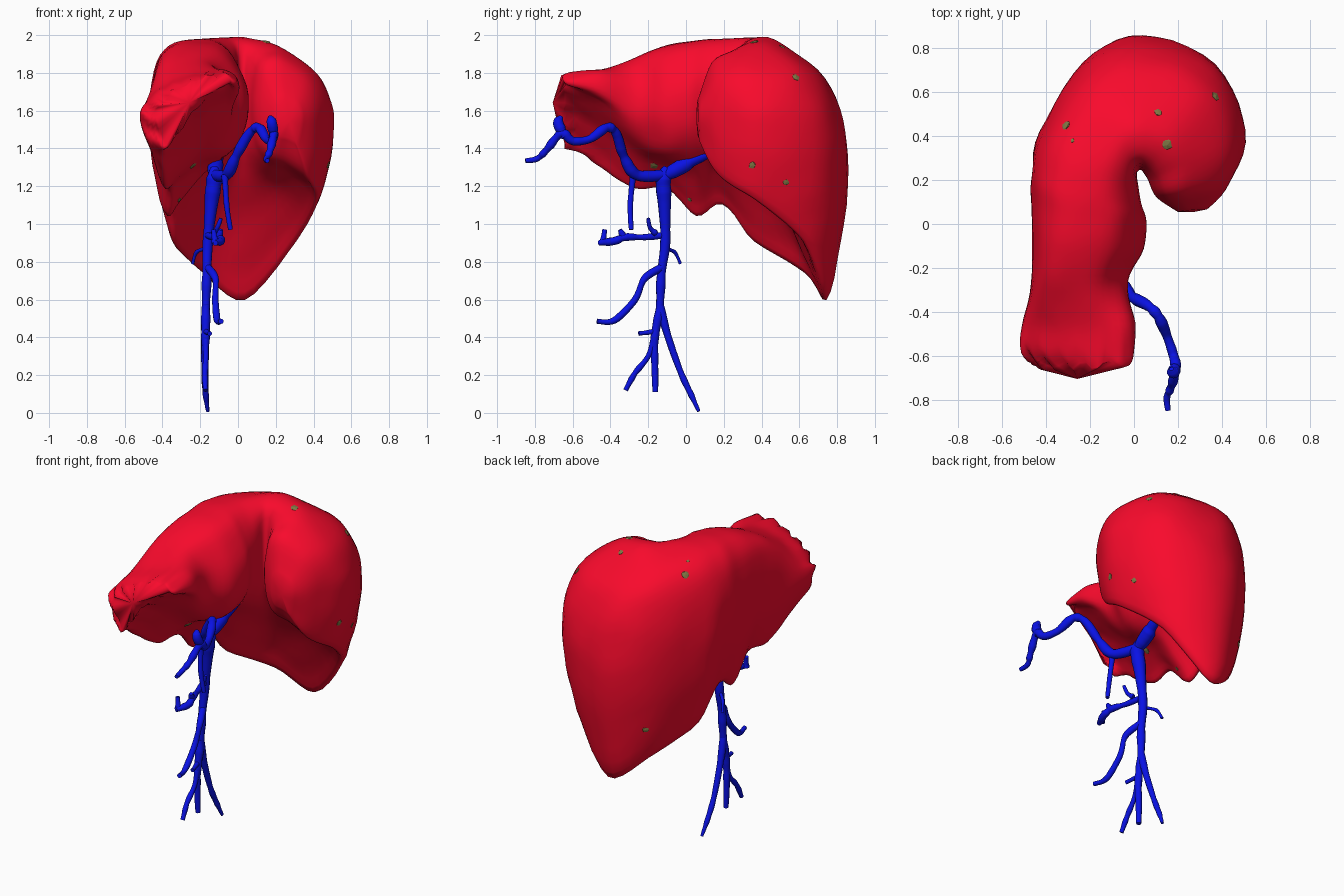
import bpy, bmesh, math, random
from mathutils import Vector, noise
from mathutils.bvhtree import BVHTree

if "Cube" in bpy.data.objects:
    bpy.data.objects.remove(bpy.data.objects["Cube"])

random.seed(4)


def material(name, rgb):
    m = bpy.data.materials.new(name)
    m.diffuse_color = (*rgb, 1)
    m.use_nodes = True
    m.node_tree.nodes["Principled BSDF"].inputs["Base Color"].default_value = m.diffuse_color
    return m


RED = material("liver_red", (0.95, 0.003, 0.025))
BLUE = material("vein_blue", (0.003, 0.006, 0.78))
OLIVE = material("olive", (0.22, 0.19, 0.06))


def add_object(name, me, mat, smooth=True):
    me.materials.clear()
    me.materials.append(mat)
    me.polygons.foreach_set("use_smooth", [smooth] * len(me.polygons))
    ob = bpy.data.objects.new(name, me)
    bpy.context.collection.objects.link(ob)
    return ob


def spline(a, b, c, d, t):
    return 0.5 * (2 * b + (c - a) * t + (2 * a - 5 * b + 4 * c - d) * t * t
                  + (3 * b - a - 3 * c + d) * t ** 3)


def refine(rows, n, closed):
    # smooth interpolation through a row of points
    out, m = [], len(rows)
    get = (lambda i: rows[i % m]) if closed else (lambda i: rows[min(max(i, 0), m - 1)])
    for i in range(m if closed else m - 1):
        for k in range(n):
            out.append(spline(get(i - 1), get(i), get(i + 1), get(i + 2), k / n))
    if not closed:
        out.append(rows[-1].copy())
    return out


# Liver stations: outer x,y, inner x,y, top z, outer low z, inner low z, doming
stations = [
    (0.33, 0.07, 0.20, 0.06, 1.66, 1.44, 1.47, 0.8),
    (0.44, 0.19, 0.11, 0.12, 1.86, 1.26, 1.38, 0.9),
    (0.51, 0.42, 0.07, 0.20, 1.925, 1.13, 1.34, 1.0),
    (0.37, 0.73, 0.05, 0.23, 1.965, 0.91, 1.32, 1.0),
    (0.04, 0.86, 0.03, 0.25, 1.99, 0.60, 1.32, 1.0),
    (-0.23, 0.74, 0.01, 0.23, 1.995, 0.74, 1.34, 0.8),
    (-0.43, 0.42, 0.02, 0.16, 1.995, 0.91, 1.38, 0.4),
    (-0.468, 0.22, 0.03, 0.09, 1.985, 1.11, 1.40, 0.2),
    (-0.47, 0.07, 0.05, 0.01, 1.97, 1.04, 1.40, 0.0),
    (-0.465, -0.10, 0.04, -0.11, 1.94, 1.19, 1.40, -0.1),
    (-0.47, -0.28, -0.03, -0.26, 1.88, 1.19, 1.46, 0.0),
    (-0.505, -0.45, 0.0, -0.45, 1.82, 1.30, 1.64, 0.9),
    (-0.515, -0.57, -0.005, -0.60, 1.80, 1.38, 1.71, 1.6),
    (-0.44, -0.65, -0.04, -0.645, 1.785, 1.42, 1.73, 2.0),
]


def section(ox, oy, ix, iy, zt, zo, zi, d):
    up = lambda f: zo + (zt - zo) * f
    inn = lambda f: zi + (zt - zi) * f
    mix = lambda f: zo + (zi - zo) * f
    prof = [(0.19, zo), (0.06, up(.22)), (0.0, up(.49 - .06 * max(0, d - 1))),
            (0.05, up(.83 - .15 * d)), (0.2, up(.97 - .13 * d)), (0.48, up(1 - .05 * d)),
            (0.75, inn(min(1, .94 + .06 * d))), (0.96, inn(.66 + .2 * min(d, 1))), (1.0, inn(.3)),
            (0.86, zi), (0.55, mix(.62)), (0.32, mix(.22))]
    return [Vector((ox + (ix - ox) * t, oy + (iy - oy) * t, z)) for t, z in prof]


# Liver: loft the wedge sections along the bent body
sections = [refine(section(*s), 4, True) for s in stations]
columns = [refine([s[j] for s in sections], 5, False) for j in range(len(sections[0]))]
N, R = len(columns), len(columns[0])
verts = [columns[j][i].copy() for i in range(R) for j in range(N)]
for v in verts:
    v += noise.noise_vector(v * 6) * 0.008
    if v.y < -0.42:  # ragged left lobe edge
        k = min(1, (-0.42 - v.y) / 0.2)
        v.y += 0.018 * k * math.sin(v.x * 42 + v.z * 60)
        v.z += 0.010 * k * math.sin(v.x * 70)
    v.z = min(v.z, 2.0)
faces = [(i * N + j, i * N + (j + 1) % N, (i + 1) * N + (j + 1) % N, (i + 1) * N + j)
         for i in range(R - 1) for j in range(N)]
for i in (0, R - 1):  # close both ends
    c = len(verts)
    verts.append(sum((verts[i * N + j] for j in range(N)), Vector()) / N
                 + Vector((0, -0.01 if i == 0 else -0.06, 0)))
    for j in range(N):
        f = (c, i * N + (j + 1) % N, i * N + j)
        faces.append(f if i == 0 else f[::-1])
tree = BVHTree.FromPolygons(verts, faces)
me = bpy.data.meshes.new("liver")
me.from_pydata(verts, [], faces)
bm = bmesh.new()
bm.from_mesh(me)
bmesh.ops.recalc_face_normals(bm, faces=bm.faces)
bm.to_mesh(me)
bm.free()
add_object("liver", me, RED)

# Olive vessel ends that just reach the liver surface
down, left, back, diag = (0, 0, -1), (-1, 0, 0), (0, 1, 0), (0.7, -0.7, 0)
spots = [((-0.31, 0.45, 3), down, .028), ((0.11, 0.51, 3), down, .02),
         ((0.15, 0.36, 3), down, .028), ((0.37, 0.58, 3), down, .024),
         ((-0.28, 0.38, 3), down, .011), ((3, 0.35, 1.31), left, .022),
         ((3, 0.53, 1.22), left, .018), ((3, -0.17, 1.31), left, .026),
         ((-0.31, -3, 1.13), back, .016), ((-2.15, 2.65, 0.95), diag, .022)]
bm = bmesh.new()
for origin, way, r in spots:
    hit, normal, *_ = tree.ray_cast(Vector(origin), Vector(way))
    if hit:
        new = bmesh.ops.create_icosphere(bm, subdivisions=1, radius=r)["verts"]
        q = normal.to_track_quat('Z', 'Y')
        for v in new:
            p = v.co * random.uniform(0.75, 1.15)
            p.z *= 0.25
            v.co = hit + q @ p
me = bpy.data.meshes.new("vessel_ends")
bm.to_mesh(me)
bm.free()
add_object("vessel_ends", me, OLIVE, False)


# Veins: tapered tubes, each point is x, y, z, radius
def vein(name, *pts):
    cu = bpy.data.curves.new(name, 'CURVE')
    cu.dimensions = '3D'
    cu.bevel_depth, cu.bevel_resolution = 1.0, 3
    cu.resolution_u, cu.use_fill_caps = 6, True
    rows = refine([Vector(p) for p in pts], 3, False)
    sp = cu.splines.new('BEZIER')
    sp.bezier_points.add(len(rows) - 1)
    for i, (b, p) in enumerate(zip(sp.bezier_points, rows)):
        b.co = p[:3]
        b.radius = max(0.005, p[3] * random.uniform(0.86, 1.12))
        b.handle_left_type = b.handle_right_type = 'AUTO'
    tmp = bpy.data.objects.new(name, cu)
    bpy.context.collection.objects.link(tmp)
    me = bpy.data.meshes.new_from_object(tmp.evaluated_get(bpy.context.evaluated_depsgraph_get()))
    bpy.data.objects.remove(tmp)
    add_object(name, me, BLUE)


vein("main_trunk", (-.125, -.10, 1.30, .02), (-.125, -.12, 1.24, .045), (-.14, -.115, 1.12, .034),
     (-.16, -.11, .9, .03), (-.165, -.13, .74, .025), (-.17, -.14, .55, .024),
     (-.172, -.165, .4, .021), (-.175, -.165, .25, .018), (-.172, -.162, .11, .015))
vein("right_portal_branch", (-.125, -.14, 1.24, .03), (-.12, -.03, 1.3, .038),
     (-.11, .05, 1.345, .032), (-.10, .13, 1.38, .026))
vein("splenic_branch", (-.13, -.10, 1.26, .03), (-.06, -.26, 1.26, .03), (-.01, -.33, 1.36, .026),
     (.06, -.37, 1.48, .024), (.11, -.42, 1.51, .025), (.15, -.51, 1.45, .024),
     (.18, -.6, 1.44, .022), (.19, -.66, 1.48, .024), (.17, -.74, 1.39, .02),
     (.15, -.79, 1.345, .015), (.155, -.85, 1.335, .012))
vein("splenic_spur", (.19, -.64, 1.46, .02), (.18, -.675, 1.53, .03), (.17, -.66, 1.57, .01))
vein("gastric_branch", (-.07, -.28, 1.26, .02), (-.06, -.295, 1.1, .015), (-.04, -.29, .97, .012))
vein("middle_branch", (-.16, -.12, .94, .02), (-.13, -.22, .93, .017), (-.1, -.32, .93, .02),
     (-.09, -.38, .91, .022), (-.12, -.46, .9, .016))
vein("middle_spur_a", (-.13, -.16, .95, .016), (-.11, -.19, .98, .013), (-.09, -.2, 1.03, .009))
vein("middle_spur_b", (-.1, -.33, .93, .02), (-.09, -.35, .97, .012))
vein("middle_spur_c", (-.12, -.44, .9, .02), (-.13, -.43, .97, .012))
vein("small_side_branch", (-.17, -.11, .87, .01), (-.22, -.06, .85, .01), (-.24, -.03, .79, .009))
vein("upper_gut_branch", (-.16, -.13, .77, .022), (-.12, -.22, .71, .018), (-.12, -.27, .6, .018),
     (-.11, -.38, .49, .018), (-.09, -.47, .485, .013))
vein("long_gut_branch", (-.17, -.14, .58, .022), (-.175, -.1, .42, .019), (-.177, -.03, .22, .017),
     (-.17, .03, .09, .015), (-.16, .068, .008, .008))
vein("short_gut_branch", (-.17, -.17, .43, .015), (-.15, -.25, .42, .012))
vein("lower_gut_branch", (-.172, -.165, .41, .018), (-.17, -.2, .3, .016), (-.175, -.27, .21, .016),
     (-.172, -.32, .12, .013))
